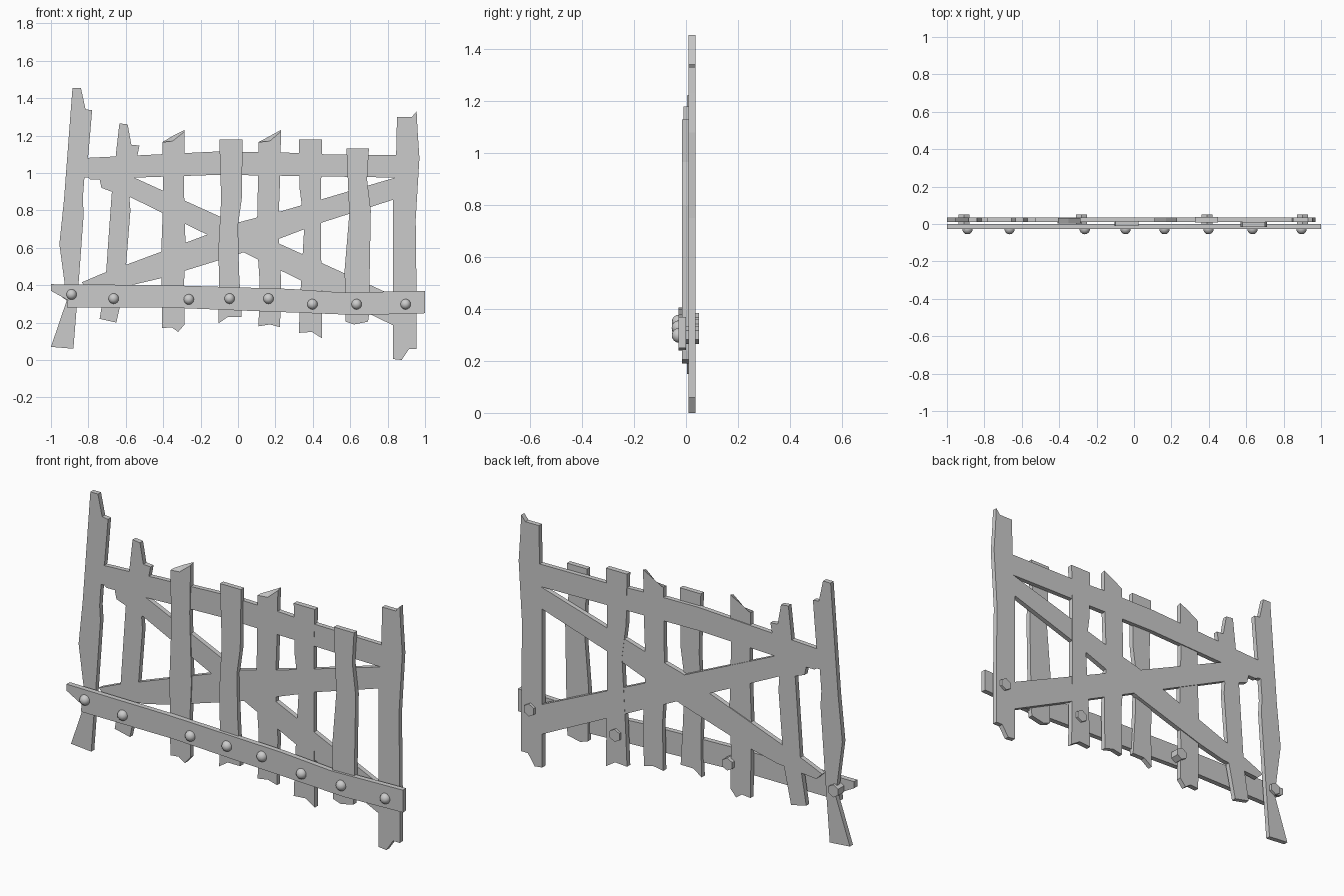
import bpy, bmesh, math
from mathutils import Matrix


def finish(bm, name, smooth=False):
    bmesh.ops.recalc_face_normals(bm, faces=bm.faces[:])
    for f in bm.faces:
        f.smooth = smooth
    me = bpy.data.meshes.new(name)
    bm.to_mesh(me)
    bm.free()
    bpy.context.collection.objects.link(bpy.data.objects.new(name, me))


def board(name, y0, y1, pts):
    """Extrude an (x, z) outline; an optional third value lowers the front edge."""
    bm = bmesh.new()
    front = [bm.verts.new((p[0], y0, p[1] - (p[2] if len(p) > 2 else 0))) for p in pts]
    back = [bm.verts.new((p[0], y1, p[1])) for p in pts]
    bm.faces.new(front)
    bm.faces.new(back[::-1])
    n = len(pts)
    for i in range(n):
        j = (i + 1) % n
        bm.faces.new((front[j], front[i], back[i], back[j]))
    finish(bm, name)


B0, B1 = 0.010, 0.036   # back layer depth

# Broken end posts
board("left_post", B0, B1, [
    (-.885, 1.455), (-.84, 1.455), (-.815, 1.34), (-.78, 1.335), (-.79, 1.215),
    (-.80, 1.10), (-.82, .99), (-.83, .86), (-.825, .78), (-.853, .40),
    (-.88, .06), (-1.0, .07), (-.915, .32), (-.955, .62), (-.93, .86)])
board("right_post", B0, B1, [
    (.85, 1.30), (.93, 1.30), (.955, 1.33), (.96, 1.23), (.97, 1.08), (.95, .75),
    (.955, .32), (.955, .06), (.915, .06), (.875, 0), (.83, .005), (.83, .18),
    (.83, .86), (.845, 1.07)])

# Top rail and crossed braces, flush with the posts
board("top_rail", B0, B1, [
    (-.82, 1.08), (-.41, 1.10), (-.1, 1.115), (.23, 1.11), (.45, 1.10), (.86, 1.095),
    (.86, .975), (.23, .985), (-.1, .99), (-.55, .975), (-.83, .975)])
board("falling_brace", B0, B1, [
    (-.82, .99), (-.79, .965), (-.74, .965), (-.73, .92), (-.676, .90), (-.585, .875),
    (.84, .18), (.84, .34), (-.555, .975), (-.8, 1.06)])
board("rising_brace", B0, B1, [
    (-.835, .415), (-.73, .46), (-.165, .67), (0, .735), (.23, .795), (.84, .975),
    (.84, .86), (.45, .735), (0, .565), (-.42, .435), (-.57, .40), (-.8, .38)])

# Upright slats, left to right
board("slat_1", B0, B1, [
    (-.634, 1.265), (-.59, 1.26), (-.57, 1.15), (-.527, 1.147), (-.54, 1.08),
    (-.555, .975), (-.58, .86), (-.575, .80), (-.607, .40), (-.65, .20), (-.74, .22),
    (-.71, .40), (-.676, .88), (-.65, 1.125)])
board("slat_2", .004, .031, [
    (-.405, 1.165), (-.35, 1.197, .027), (-.285, 1.23, .008), (-.29, .965), (-.28, .59),
    (-.29, .38), (-.285, .19), (-.32, .15), (-.355, .175), (-.405, .17),
    (-.41, .59), (-.40, .86)])
board("slat_3", -.010, .017, [
    (-.1, 1.18), (.025, 1.18), (.02, .86), (0, .72), (.005, .48), (.02, .23),
    (-.055, .23), (-.105, .195), (-.1, .38), (-.105, .59), (-.09, .86)])
board("slat_4", B0, B1, [
    (.11, 1.165), (.17, 1.197, .027), (.23, 1.23, .008), (.225, .965), (.215, .70),
    (.23, .43), (.225, .175), (.17, .19), (.11, .18), (.115, .43), (.10, .645), (.105, .86)])
board("slat_5", .009, .037, [
    (.325, 1.18), (.45, 1.18), (.445, .97), (.445, .54), (.45, .115), (.395, .15),
    (.325, .145), (.335, .38), (.355, .725), (.33, .91)])
board("slat_6", -.015, .012, [
    (.58, 1.13), (.70, 1.13), (.69, .965), (.71, .80), (.70, .24), (.695, .205),
    (.62, .19), (.575, .205), (.57, .48), (.595, .78)])

# Bottom rail bolted across the front
board("bottom_rail", -.028, 0, [
    (-1, .405), (-.39, .40), (.275, .38), (.57, .36), (1, .37), (1, .25), (.65, .24),
    (0, .265), (-.37, .28), (-.915, .28), (-.91, .32), (-1, .37)])

# Domed bolt heads on the front
domes = [(-.89, .35), (-.665, .328), (-.263, .324), (-.045, .328),
         (.163, .328), (.398, .298), (.634, .298), (.896, .298)]
for i, (x, z) in enumerate(domes):
    bm = bmesh.new()
    bmesh.ops.create_uvsphere(bm, u_segments=14, v_segments=8, radius=.028,
                              matrix=Matrix.Translation((x, -.027, z)))
    bmesh.ops.bisect_plane(bm, geom=bm.verts[:] + bm.edges[:] + bm.faces[:],
                           plane_co=(x, -.024, z), plane_no=(0, 1, 0), clear_outer=True)
    finish(bm, f"bolt_head_{i + 1}", True)

# Hexagonal nuts on the back
for i, (x, z) in enumerate([(-.91, .35), (-.28, .325), (.39, .30), (.90, .30)]):
    bm = bmesh.new()
    bmesh.ops.create_cone(bm, cap_ends=True, segments=6, radius1=.034, radius2=.034, depth=.05,
                          matrix=Matrix.Translation((x, .025, z)) @ Matrix.Rotation(math.pi / 2, 4, 'X'))
    finish(bm, f"nut_{i + 1}")
